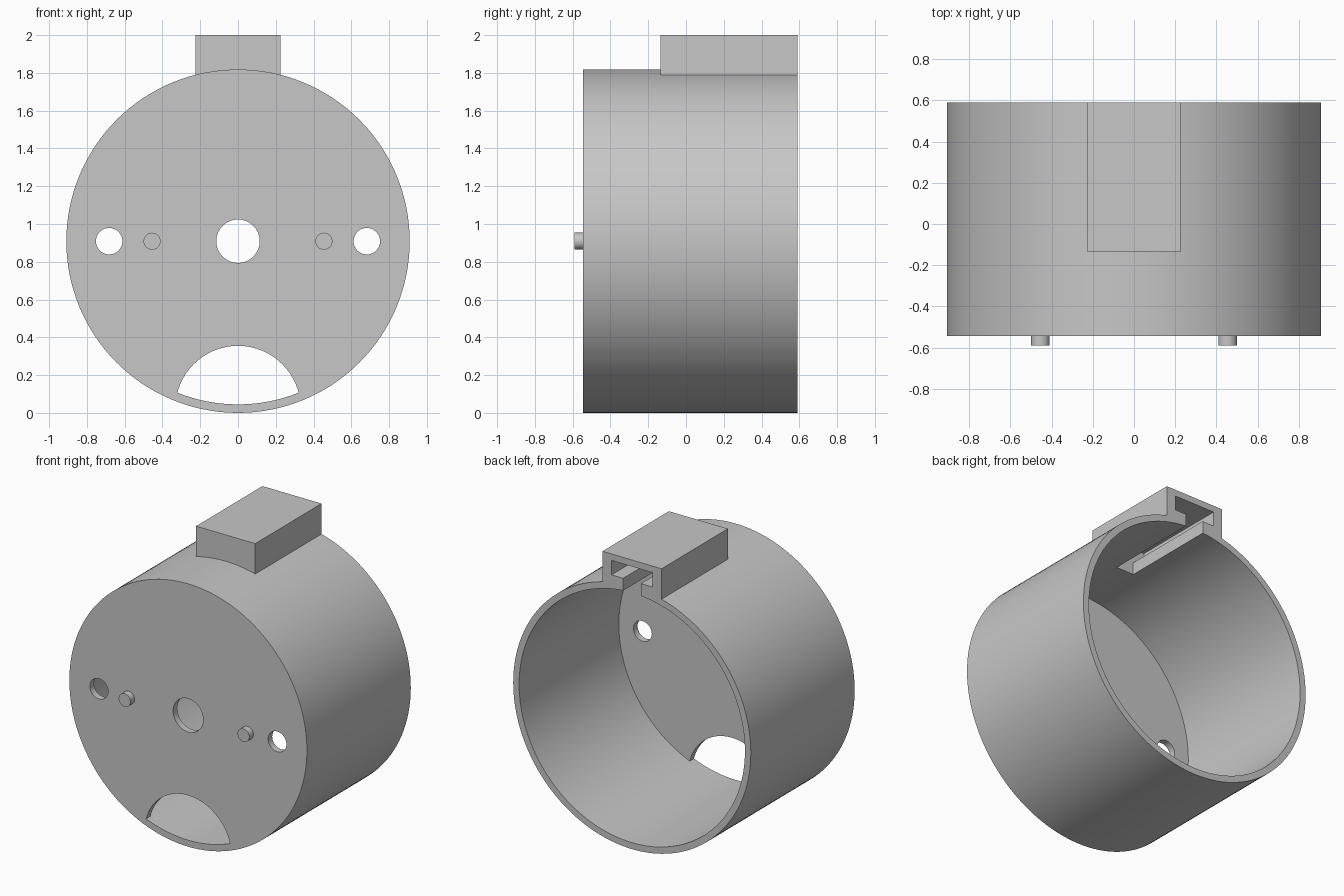
import bpy
from math import pi, radians

cube = bpy.data.objects.get("Cube")
if cube:
    bpy.data.objects.remove(cube, do_unlink=True)

R = 0.909          # outer radius, also the height of the axis
WALL = 0.045
FRONT, BACK = -0.545, 0.59

grey = bpy.data.materials.new("plain_grey")
grey.use_nodes = True
grey.diffuse_color = (0.57, 0.57, 0.57, 1)
grey.node_tree.nodes["Principled BSDF"].inputs["Base Color"].default_value = (0.57, 0.57, 0.57, 1)


def cylinder(name, x, z, radius, y0, y1, sides=64):
    bpy.ops.mesh.primitive_cylinder_add(
        vertices=sides, radius=radius, depth=y1 - y0,
        location=(x, (y0 + y1) / 2, z), rotation=(pi / 2, 0, 0))
    ob = bpy.context.object
    ob.name = name
    ob.data.materials.append(grey)
    return ob


def box(name, half_width, y0, y1, z0, z1):
    bpy.ops.mesh.primitive_cube_add(size=1, location=(0, (y0 + y1) / 2, (z0 + z1) / 2))
    ob = bpy.context.object
    ob.name = name
    ob.scale = (2 * half_width, y1 - y0, z1 - z0)
    bpy.ops.object.transform_apply(location=False, rotation=False, scale=True)
    ob.data.materials.append(grey)
    return ob


def combine(target, other, operation):
    other.hide_render = True
    mod = target.modifiers.new(operation.lower(), 'BOOLEAN')
    mod.operation = operation
    mod.solver = 'EXACT'
    mod.object = other
    bpy.context.view_layer.objects.active = target
    bpy.ops.object.modifier_apply(modifier=mod.name)
    bpy.data.objects.remove(other, do_unlink=True)


def smooth(ob):
    bpy.ops.object.select_all(action='DESELECT')
    ob.select_set(True)
    bpy.context.view_layer.objects.active = ob
    bpy.ops.object.shade_smooth_by_angle(angle=radians(30))


# Round cup with a mounting block on top, hollowed from the back
housing = cylinder("housing", 0, R, R, FRONT, BACK, 128)
combine(housing, box("mount_block", 0.226, -0.135, BACK, 1.5, 2.0), 'UNION')
combine(housing, cylinder("bore", 0, R, R - WALL, FRONT + WALL, 0.8, 128), 'DIFFERENCE')

# T-shaped slot through the block, open at the back and into the cup
slot_end = -0.135 + WALL
combine(housing, box("slot_wide", 0.157, slot_end, 0.8, 1.855, 1.955), 'DIFFERENCE')
combine(housing, box("slot_narrow", 0.068, slot_end, 0.8, 1.6, 1.9), 'DIFFERENCE')

# Holes in the front plate
for x, radius in ((0, 0.115), (-0.682, 0.07), (0.682, 0.07)):
    combine(housing, cylinder("hole", x, R, radius, -0.8, -0.4), 'DIFFERENCE')

# Lower opening: a round cut bounded by the inside of the wall
opening = cylinder("opening", 0, 0.023, 0.332, -0.8, FRONT + WALL + 0.02)
combine(opening, cylinder("opening_limit", 0, R, R - WALL, -0.9, 0, 128), 'INTERSECT')
combine(housing, opening, 'DIFFERENCE')
smooth(housing)

# Locating pegs on the front
for side, x in (("right", -0.455), ("left", 0.455)):
    smooth(cylinder(side + "_peg", x, R, 0.045, -0.59, FRONT + 0.01, 32))
